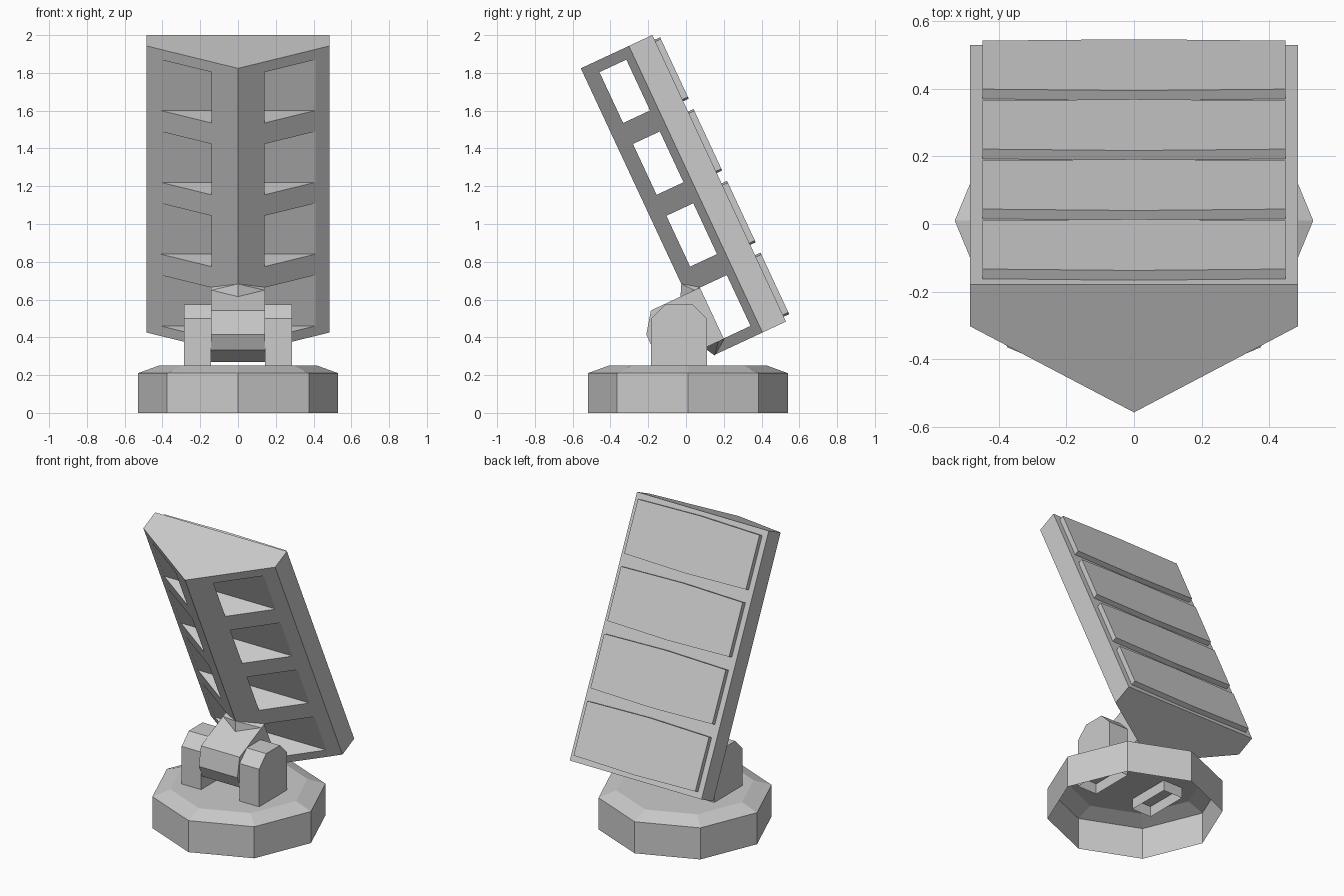
import bpy, bmesh
from math import radians
from mathutils import Matrix, Vector

if "Cube" in bpy.data.objects:
    bpy.data.objects.remove(bpy.data.objects["Cube"])

# Tilted panel frame: x across, y through the thickness, -z down along the ridge
PANEL = Matrix.Translation((0, -0.557, 1.824)) @ Matrix.Rotation(radians(25), 4, 'X')
LENGTH, PITCH, HALF = 1.674, 0.4195, 0.485


def finish(name, bm, frame=Matrix()):
    bmesh.ops.recalc_face_normals(bm, faces=bm.faces[:])
    mesh = bpy.data.meshes.new(name)
    bm.to_mesh(mesh)
    bm.free()
    ob = bpy.data.objects.new(name, mesh)
    ob.matrix_world = frame
    bpy.context.collection.objects.link(ob)
    return ob


def prism(bm, outline, axis, lo, hi):
    """Closed prism of a 2D outline extruded along one axis."""
    def place(p, h):
        v = list(p)
        v.insert(axis, h)
        return bm.verts.new(v)
    a = [place(p, lo) for p in outline]
    b = [place(p, hi) for p in outline]
    bm.faces.new(a)
    bm.faces.new(b)
    for i in range(len(a)):
        j = (i + 1) % len(a)
        bm.faces.new((a[i], a[j], b[j], b[i]))


def drop_bottom(bm):
    bm.normal_update()
    low = min(v.co.z for v in bm.verts)
    faces = [f for f in bm.faces if all(v.co.z < low + 1e-4 for v in f.verts)]
    bmesh.ops.delete(bm, geom=faces, context='FACES_ONLY')


# Octagonal base: open underneath, with a sloped shoulder
bm = bmesh.new()
ring = bmesh.ops.create_circle(bm, segments=8, radius=0.53)['verts']
bmesh.ops.translate(bm, verts=ring, vec=(0, 0.01, 0))
edges = bm.edges[:]
for dz, scale in ((0.21, 1), (0.04, 0.42 / 0.53)):
    geom = bmesh.ops.extrude_edge_only(bm, edges=edges)['geom']
    verts = [g for g in geom if isinstance(g, bmesh.types.BMVert)]
    edges = [g for g in geom if isinstance(g, bmesh.types.BMEdge)]
    for v in verts:
        v.co = Vector((v.co.x * scale, 0.01 + (v.co.y - 0.01) * scale, v.co.z + dz))
bmesh.ops.contextual_create(bm, geom=edges)
finish("base", bm)

# Two upright brackets, open where they pass through the base
bracket = [(-0.185, 0.18), (0.11, 0.18), (0.11, 0.5), (0.035, 0.575),
           (-0.11, 0.575), (-0.185, 0.5)]
for side, sx in (("left", -1), ("right", 1)):
    bm = bmesh.new()
    prism(bm, bracket, 0, sx * 0.142, sx * 0.285)
    drop_bottom(bm)
    finish("bracket_" + side, bm)

# Pivot block between the brackets
bm = bmesh.new()
hub = [(0.081, -1.3185), (-0.2055, -1.3185), (-0.281, -1.424),
       (-0.281, -1.514), (-0.2055, -1.6185), (0.081, -1.6185)]
prism(bm, hub, 0, -0.142, 0.142)
finish("pivot_block", bm, PANEL)

# Small gussets joining the block to the ridge, above and below
for name, sign in (("gusset_upper", 1), ("gusset_lower", -1)):
    bm = bmesh.new()
    for x, y, d in ((0, 0, 0.209), (0, -0.033, 0.149), (0, 0.081, 0.149),
                    (0.142, 0.05, 0.149), (-0.142, 0.05, 0.149),
                    (0.142, 0.083, 0.152), (-0.142, 0.083, 0.152)):
        bm.verts.new((x, y, -1.4685 + sign * d))
    res = bmesh.ops.convex_hull(bm, input=bm.verts[:])
    bmesh.ops.delete(bm, geom=[v for v in bm.verts if not v.link_faces], context='VERTS')
    finish(name, bm, PANEL)

# Panel frame: wedge-fronted prism with four openings cut straight across
bm = bmesh.new()
prism(bm, [(0, 0), (HALF, 0.281), (HALF, 0.418), (-HALF, 0.418), (-HALF, 0.281)],
      2, -LENGTH, 0)
frame = finish("panel_frame", bm, PANEL)

bm = bmesh.new()
for i in range(4):
    top = -0.06 - i * PITCH
    prism(bm, [(0.081, top), (0.238, top), (0.238, top - 0.297), (0.081, top - 0.297)],
          0, -0.7, 0.7)
cutter = finish("opening_cutter", bm, PANEL)
cutter.hide_render = True

mod = frame.modifiers.new("openings", 'BOOLEAN')
mod.operation = 'DIFFERENCE'
mod.solver = 'EXACT'
mod.object = cutter
bpy.context.view_layer.objects.active = frame
bpy.context.view_layer.update()
bpy.ops.object.modifier_apply(modifier=mod.name)
bpy.data.objects.remove(cutter)

# Four thin plates on the back, slightly bowed at top and bottom
for i in range(4):
    t = -0.028 - i * PITCH
    b = t - 0.359
    w = 0.448
    bm = bmesh.new()
    prism(bm, [(-w, t - 0.01), (0, t), (w, t - 0.01),
               (w, b + 0.01), (0, b), (-w, b + 0.01)], 1, 0.41, 0.45)
    finish("back_plate_%d" % (i + 1), bm, PANEL)
